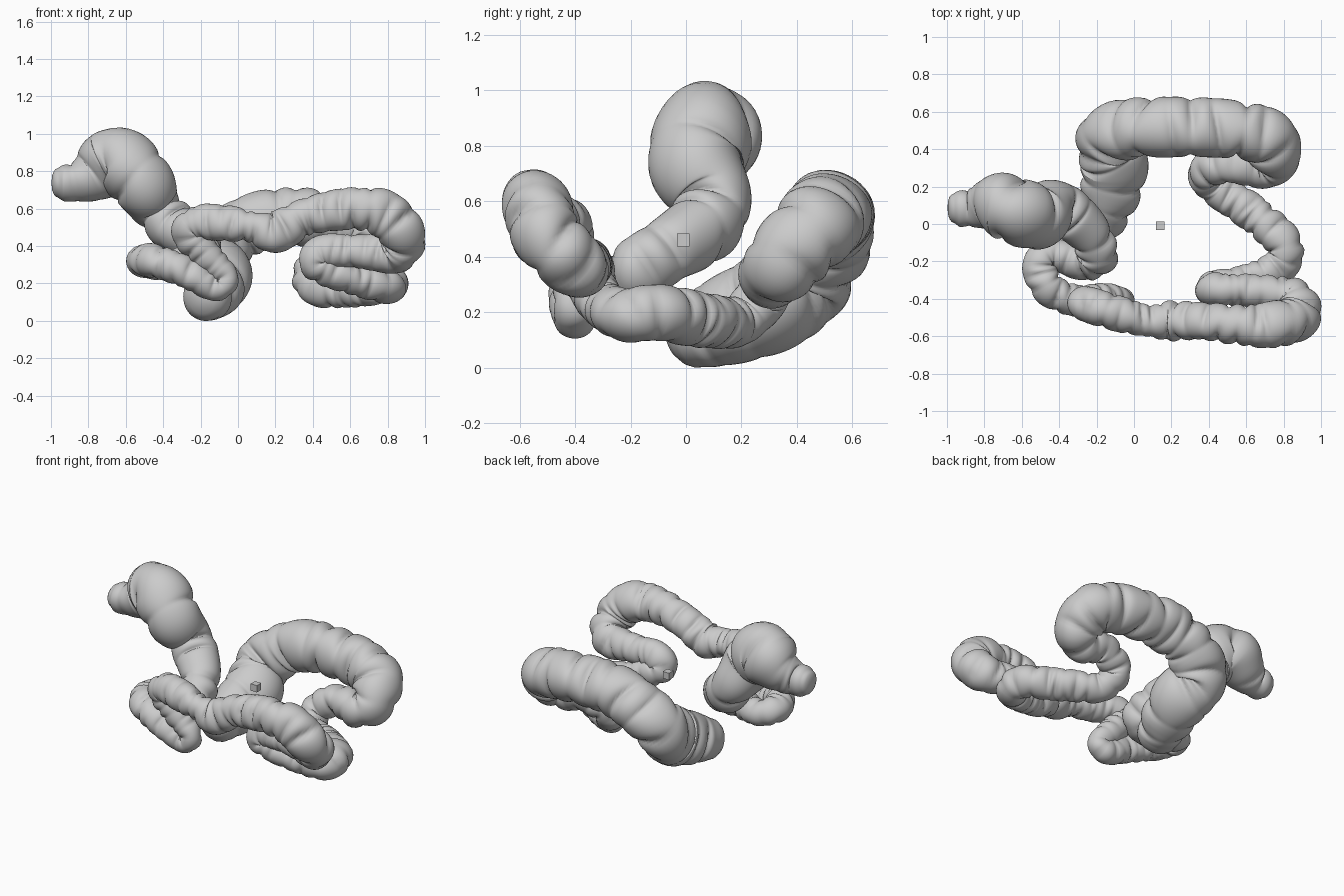
import bpy, bmesh, math, random
from mathutils import Vector

if "Cube" in bpy.data.objects:
    bpy.data.objects.remove(bpy.data.objects["Cube"])

random.seed(4)

# Centre line by section: x, y, z, radius
rectum = [(-.965, .085, .75, .075), (-.93, .085, .75, .095), (-.87, .08, .75, .10), (-.79, .10, .78, .135),
          (-.70, .10, .84, .18), (-.62, .07, .86, .18), (-.51, .04, .74, .17), (-.44, .10, .62, .135),
          (-.35, .06, .52, .135), (-.23, -.06, .44, .115)]
sigmoid = [(-.20, -.18, .36, .115), (-.30, -.2, .31, .095), (-.44, -.16, .31, .08), (-.505, -.22, .33, .09),
           (-.45, -.35, .33, .09), (-.3, -.41, .28, .085), (-.12, -.40, .19, .075), (-.06, -.41, .24, .065),
           (-.15, -.40, .34, .085), (-.26, -.42, .47, .09), (-.22, -.44, .535, .095)]
descending = [(-.05, -.49, .53, .095), (.08, -.52, .51, .085), (.2, -.52, .485, .11), (.35, -.52, .56, .10),
              (.55, -.54, .605, .11), (.75, -.54, .595, .125), (.87, -.5, .49, .125), (.85, -.4, .38, .115),
              (.65, -.36, .38, .09)]
transverse = [(.46, -.35, .38, .09), (.42, -.34, .31, .09), (.6, -.3, .24, .085), (.78, -.22, .2, .095),
              (.80, -.1, .21, .10), (.6, .08, .18, .10), (.43, .19, .18, .09), (.38, .28, .27, .095),
              (.52, .32, .36, .10), (.68, .31, .34, .12)]
ascending = [(.75, .37, .41, .145), (.69, .47, .52, .155), (.45, .51, .56, .155), (.2, .515, .56, .16),
             (0, .51, .49, .16), (-.14, .45, .36, .175), (-.11, .31, .25, .18), (-.14, .12, .17, .155),
             (-.17, .02, .135, .125)]


def spline(points, spacing=.009):
    """Catmull-Rom through 4D points, roughly evenly resampled."""
    p = [Vector(q) for q in points]
    p = [2 * p[0] - p[1]] + p + [2 * p[-1] - p[-2]]
    dense = []
    for a, b, c, d in zip(p, p[1:], p[2:], p[3:]):
        for i in range(60):
            t = i / 60
            dense.append(.5 * (2 * b + (c - a) * t + (2 * a - 5 * b + 4 * c - d) * t * t
                               + (3 * b - a - 3 * c + d) * t ** 3))
    dense.append(p[-2])
    out, run = [dense[0]], 0
    for a, b in zip(dense, dense[1:]):
        run += (b.xyz - a.xyz).length
        if run >= spacing:
            out.append(b)
            run = 0
    return out


def pouched_tube(name, points, sides=40):
    """Sweep a round section with irregular pouches and creases."""
    path = spline(points)
    n = len(path)
    # crease positions spaced in proportion to the local radius
    creases, s, arc, nxt = [], 0, [0], .08
    for a, b in zip(path, path[1:]):
        s += (b.xyz - a.xyz).length
        arc.append(s)
        if s > nxt:
            wide = 1.0 if s < .95 else .62
            creases.append((s, random.uniform(.16, .36), random.uniform(0, 6.28), random.uniform(-.25, .25)))
            nxt = s + max(.05, b.w * wide * random.uniform(.7, 1.4))
    bm = bmesh.new()
    rings = []
    t_old = (path[1].xyz - path[0].xyz).normalized()
    u = t_old.orthogonal().normalized()
    for i, q in enumerate(path):
        t = (path[min(i + 1, n - 1)].xyz - path[max(i - 1, 0)].xyz).normalized()
        u = t_old.rotation_difference(t) @ u
        u = (u - t * u.dot(t)).normalized()
        v = t.cross(u)
        t_old = t
        near = [c for c in creases if abs(c[0] - arc[i]) < .12]
        ring = []
        for k in range(sides):
            a = 2 * math.pi * k / sides
            f = 1.03 + .02 * math.cos(3 * a)
            dip = 0
            for c, depth, turn, tilt in near:
                d = (arc[i] - c - tilt * q.w * math.cos(a - turn)) / (.13 * q.w + .002)
                dip = max(dip, depth * (.55 + .45 * math.cos(2 * a + turn)) * math.exp(-abs(d)))
            ring.append(bm.verts.new(q.xyz + (u * math.cos(a) + v * math.sin(a)) * q.w * (f - dip)))
        rings.append(ring)
    for r0, r1 in zip(rings, rings[1:]):
        for k in range(sides):
            j = (k + 1) % sides
            bm.faces.new((r0[k], r0[j], r1[j], r1[k]))
    # domed ends
    for end, sign in ((0, -1), (n - 1, 1)):
        q = path[end]
        t = (q.xyz - path[end - sign].xyz).normalized()
        height = q.w * (.45 if end == 0 else .8)
        last = rings[end]
        for h in (.3, .6, .85):
            sc = math.sqrt(1 - h * h)
            new = [bm.verts.new(q.xyz + (w.co - q.xyz) * sc + t * height * h) for w in rings[end]]
            for k in range(sides):
                bm.faces.new((last[k], last[(k + 1) % sides], new[(k + 1) % sides], new[k]))
            last = new
        tip = bm.verts.new(q.xyz + t * height)
        for k in range(sides):
            bm.faces.new((last[k], last[(k + 1) % sides], tip))
    # soften tight inner bends
    bmesh.ops.smooth_vert(bm, verts=bm.verts, factor=.25, use_axis_x=True, use_axis_y=True, use_axis_z=True)
    bmesh.ops.recalc_face_normals(bm, faces=bm.faces)
    # stand on the ground
    low = min(w.co.z for w in bm.verts)
    bmesh.ops.translate(bm, verts=bm.verts, vec=(0, 0, -low))
    me = bpy.data.meshes.new(name)
    bm.to_mesh(me)
    bm.free()
    me.polygons.foreach_set("use_smooth", [True] * len(me.polygons))
    ob = bpy.data.objects.new(name, me)
    bpy.context.collection.objects.link(ob)
    return ob


# Large intestine
pouched_tube("large_intestine", rectum + sigmoid + descending + transverse + ascending)

# Small floating marker block
bpy.ops.mesh.primitive_cube_add(size=.046, location=(.14, -.01, .46))
bpy.context.object.name = "marker_block"
